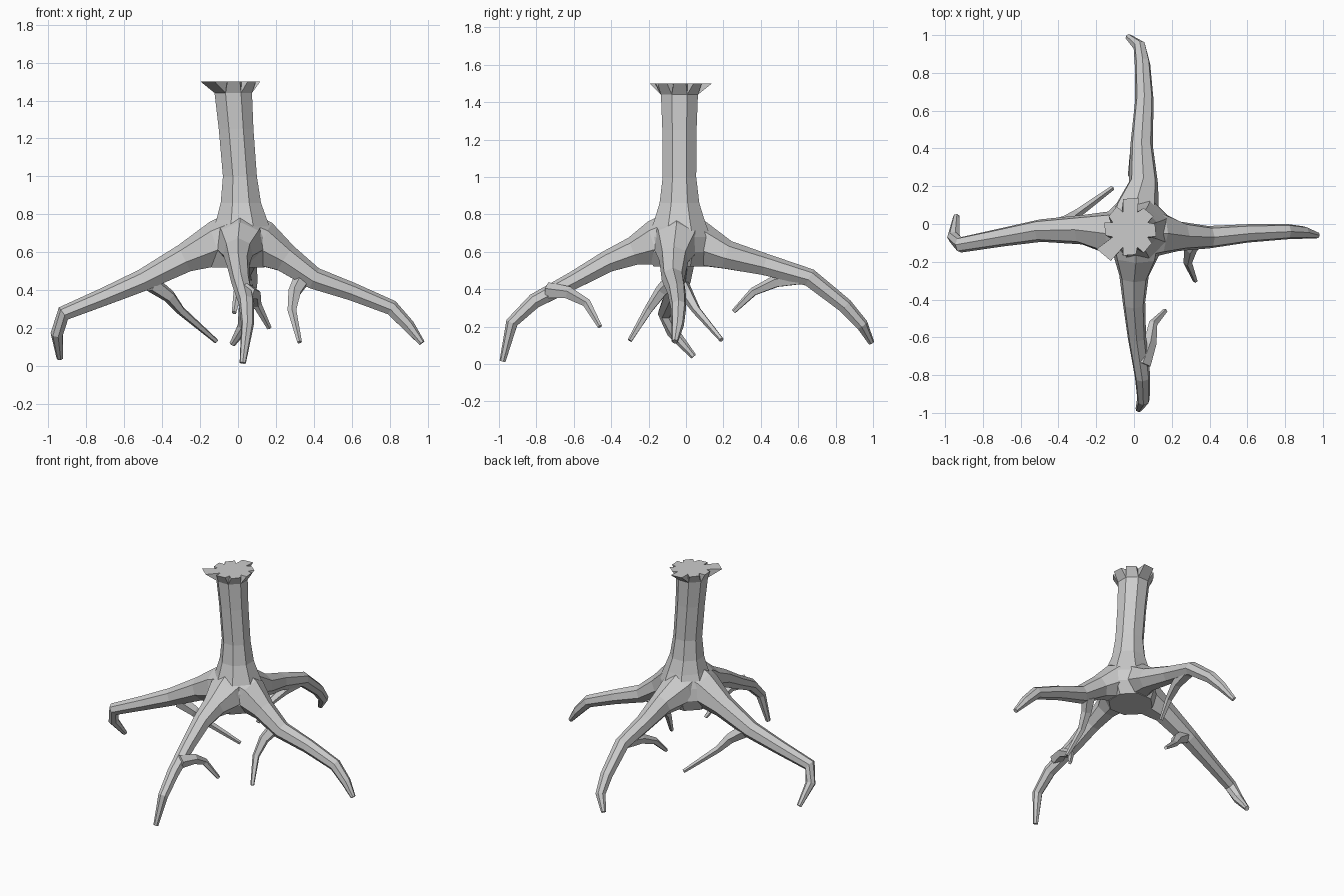
import bpy, bmesh
from math import sin, cos, radians
from mathutils import Vector

if "Cube" in bpy.data.objects:
    bpy.data.objects.remove(bpy.data.objects["Cube"])

HUB = Vector((0.01, -0.05, 0.67))


def make(name, verts, faces):
    me = bpy.data.meshes.new(name)
    bm = bmesh.new()
    vs = [bm.verts.new(v) for v in verts]
    for f in faces:
        bm.faces.new([vs[i] for i in f])
    bmesh.ops.recalc_face_normals(bm, faces=bm.faces)
    bm.to_mesh(me)
    bm.free()
    ob = bpy.data.objects.new(name, me)
    bpy.context.collection.objects.link(ob)
    return ob


def bridge(rings, n):
    return [(r*n + i, r*n + (i+1) % n, (r+1)*n + (i+1) % n, (r+1)*n + i)
            for r in range(rings-1) for i in range(n)]


def tube(name, heading, pts, radii, n):
    """Tapered tube along pts whose sections stay level across the heading."""
    side = Vector((-heading.y, heading.x, 0)).normalized()
    verts, m = [], len(pts)
    for k, p in enumerate(pts):
        t = (pts[min(k+1, m-1)] - pts[max(k-1, 0)]).normalized()
        s = (side - t * side.dot(t)).normalized()
        up = t.cross(s)
        for i in range(n):
            a = radians(90 + 360*i/n)
            verts.append(p + (s*cos(a) + up*sin(a)) * radii[k])
    return make(name, verts, bridge(m, n) + [tuple(range(n)), tuple(range((m-1)*n, m*n))])


def main_root(name, heading, *pts):
    """Root leaving the hub, all four with the same taper."""
    h = Vector(heading)
    path = [HUB, HUB + h*0.12 - Vector((0, 0, 0.03))] + [Vector(p) for p in pts]
    return tube(name, h, path, (0.155, 0.125, 0.08, 0.061, 0.05, 0.042, 0.034, 0.017), 7)


def side_root(name, *pts):
    """Thin root leaving a main root, tapering evenly to a point."""
    path = [Vector(p) for p in pts]
    radii = [0.047 - 0.034*k/(len(pts)-1) for k in range(len(pts))]
    return tube(name, path[-1] - path[0], path, radii, 5)


# Trunk: eight-sided, flared into the root hub; rows are x, z, radius
N = 8
rows = [(0, 0.52, 0.15), (0.01, 0.6, 0.19), (0.02, 0.68, 0.18), (0.02, 0.77, 0.145),
        (0.015, 0.86, 0.115), (0.01, 1.0, 0.097), (-0.01, 1.25, 0.099), (-0.025, 1.44, 0.107)]
verts = [(x + r*cos(radians(45*i - 22.5)), -0.035 + r*sin(radians(45*i - 22.5)), z)
         for x, z, r in rows for i in range(N)]
faces = bridge(len(rows), N) + [tuple(range(N))]

# Splintered top: one blunt spike per trunk side, a narrow notch between
base, top = len(verts) - N, len(verts)
for i in range(N):
    r = {2: 0.175, 5: 0.205}.get(i, 0.142)
    for da, rr in ((-22.5, 0.10), (-15, r), (13, r*0.95)):
        a = radians(45*i + da)
        verts.append((-0.02 + rr*cos(a), -0.03 + rr*sin(a), 1.5))
    t0, t1, k = base + i, base + (i+1) % N, top + 3*i
    faces += [(t0, t1, k+2, k+1), (t0, k+1, k), (t0, k, top + (3*i-1) % (3*N))]
faces.append(tuple(range(top, top + 3*N)))
stump = make("tree_stump", verts, faces)

# Four main roots
left = main_root("left_root", (-1, 0, 0), (-0.28, -0.03, 0.565), (-0.5, -0.035, 0.45),
                 (-0.7, -0.07, 0.365), (-0.92, -0.11, 0.275), (-0.955, -0.07, 0.17),
                 (-0.94, 0.04, 0.04))
right = main_root("right_root", (1, 0, 0), (0.25, -0.065, 0.565), (0.4, -0.07, 0.46),
                  (0.6, -0.05, 0.39), (0.81, -0.04, 0.305), (0.9, -0.045, 0.21),
                  (0.97, -0.06, 0.12))
back = main_root("back_root", (0, 1, 0), (0.05, 0.22, 0.58), (0.04, 0.42, 0.53),
                 (0.055, 0.66, 0.46), (0.045, 0.85, 0.31), (0.03, 0.94, 0.21),
                 (-0.03, 0.99, 0.115))
front = main_root("front_root", (0, -1, 0), (0, -0.28, 0.6), (0, -0.42, 0.545),
                  (0.015, -0.6, 0.445), (0.045, -0.81, 0.335), (0.05, -0.93, 0.22),
                  (0.025, -0.98, 0.015))

# One thin side root on each
sides = [
    side_root("left_side_root", (-0.45, -0.03, 0.43), (-0.36, 0.01, 0.365),
              (-0.3, 0.055, 0.29), (-0.115, 0.19, 0.13)),
    side_root("right_side_root", (0.34, -0.06, 0.46), (0.3, -0.13, 0.39),
              (0.285, -0.2, 0.29), (0.325, -0.3, 0.125)),
    side_root("back_side_root", (0.05, 0.61, 0.465), (0.03, 0.48, 0.44),
              (0, 0.36, 0.385), (-0.02, 0.255, 0.28)),
    side_root("front_side_root", (0.045, -0.74, 0.39), (0.085, -0.63, 0.38),
              (0.1, -0.53, 0.325), (0.165, -0.46, 0.2)),
]

# Fuse everything into one continuous stump
bpy.context.view_layer.objects.active = stump
stump.select_set(True)
for r in [left, right, back, front] + sides:
    mod = stump.modifiers.new("fuse", 'BOOLEAN')
    mod.operation, mod.solver, mod.object = 'UNION', 'EXACT', r
    bpy.ops.object.modifier_apply(modifier=mod.name)
    bpy.data.objects.remove(r, do_unlink=True)
